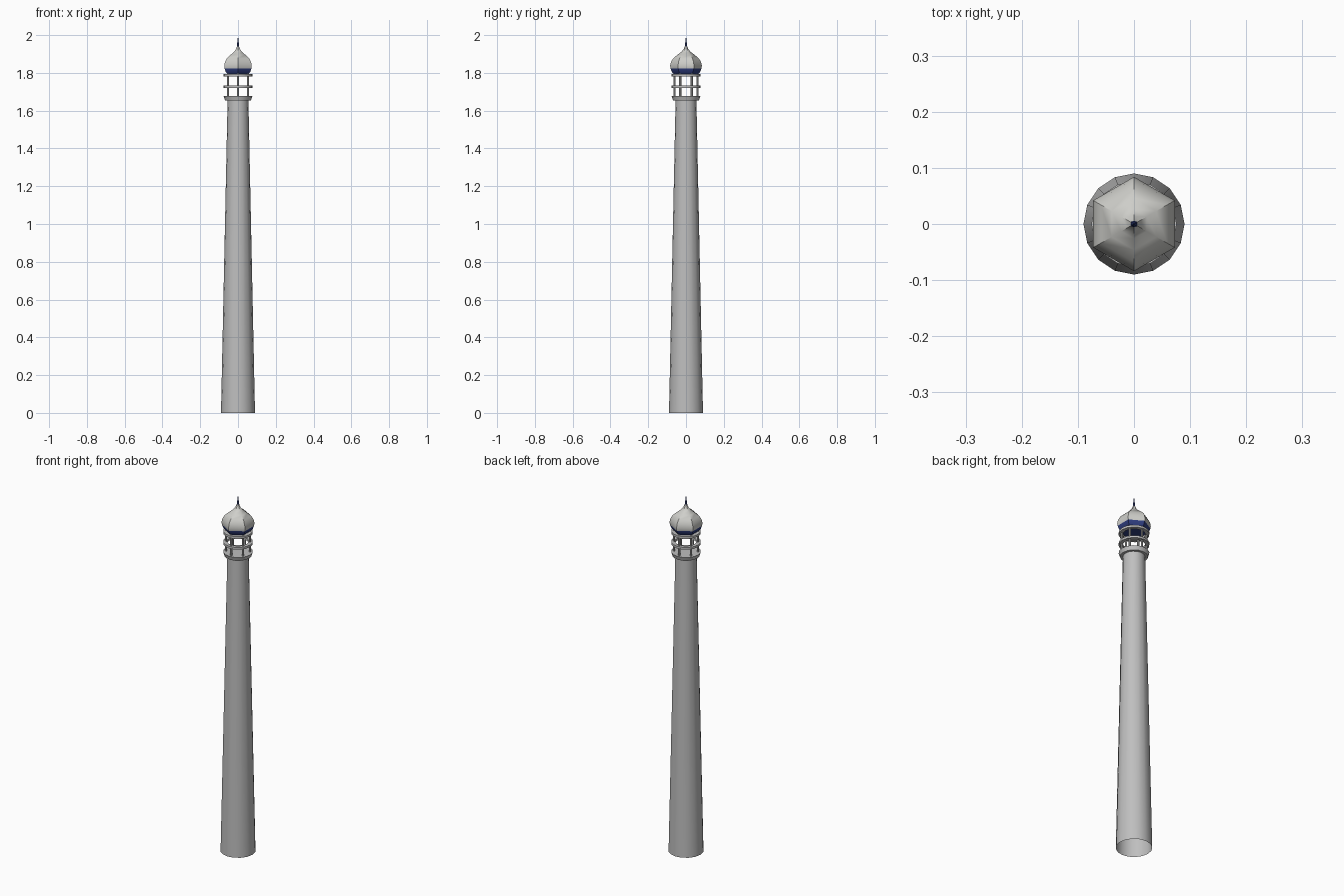
import bpy, bmesh, math
from math import sin, cos, pi

cube = bpy.data.objects.get("Cube")
if cube:
    bpy.data.objects.remove(cube, do_unlink=True)


def material(name, rgb):
    m = bpy.data.materials.new(name)
    m.use_nodes = True
    m.diffuse_color = (*rgb, 1)
    m.node_tree.nodes["Principled BSDF"].inputs["Base Color"].default_value = (*rgb, 1)
    return m


stone = material("stone grey", (0.52, 0.52, 0.52))
pale = material("pale dome", (0.62, 0.62, 0.59))
navy = material("navy blue", (0.03, 0.05, 0.22))


def lathe(name, profile, sides, mats, closed=False, smooth=40):
    """Spin (radius, height) points about z, with one corner facing +y."""
    bm = bmesh.new()
    rings = [[bm.verts.new((r * sin(2 * pi * i / sides), r * cos(2 * pi * i / sides), z))
              for i in range(sides)] for r, z in profile]
    pairs = list(zip(rings, rings[1:]))
    if closed:
        pairs.append((rings[-1], rings[0]))
    for a, b in pairs:
        for i in range(sides):
            j = (i + 1) % sides
            bm.faces.new((a[j], a[i], b[i], b[j]))
    bmesh.ops.remove_doubles(bm, verts=bm.verts, dist=0.0001)
    if closed:
        bmesh.ops.recalc_face_normals(bm, faces=bm.faces)
    mesh = bpy.data.meshes.new(name)
    bm.to_mesh(mesh)
    bm.free()
    ob = bpy.data.objects.new(name, mesh)
    bpy.context.collection.objects.link(ob)
    for m in mats:
        mesh.materials.append(m)
    bpy.ops.object.select_all(action='DESELECT')
    ob.select_set(True)
    bpy.context.view_layer.objects.active = ob
    bpy.ops.object.shade_smooth_by_angle(angle=math.radians(smooth))
    return ob


# Tapering shaft, open underneath
lathe("tower_shaft", [(0.09, 0), (0.055, 1.66)], 16, [stone])

# Balcony floor with a flared rim
lathe("balcony_floor", [(0, 1.655), (0.069, 1.655), (0.076, 1.677), (0, 1.677)], 16, [stone])


# Gallery rails
def rail(name, z):
    inner, outer, h = 0.056, 0.076, 0.006
    lathe(name, [(inner, z - h), (outer, z - h), (outer, z + h), (inner, z + h)],
          16, [stone], closed=True)


rail("middle_rail", 1.727)
rail("upper_rail", 1.787)

# Posts between the floor and the dome
for i in range(6):
    a = 2 * pi * i / 6
    post = lathe(f"gallery_post_{i + 1}", [(0.006, 1.675), (0.006, 1.80)], 8, [stone])
    post.location = (0.061 * sin(a), 0.061 * cos(a), 0)

# Six-sided onion dome, blue below
dome = lathe("onion_dome", [(0, 1.792), (0.062, 1.792), (0.075, 1.805), (0.082, 1.823),
                            (0.084, 1.838), (0.080, 1.857), (0.068, 1.877), (0.046, 1.895),
                            (0.026, 1.910), (0.013, 1.925), (0.006, 1.942)],
             6, [pale, navy])
for f in dome.data.polygons:
    f.material_index = 1 if f.center.z < 1.823 else 0

# Slim finial
lathe("finial", [(0.006, 1.94), (0.005, 1.955), (0.0025, 1.97), (0, 2.0)], 8, [navy])
